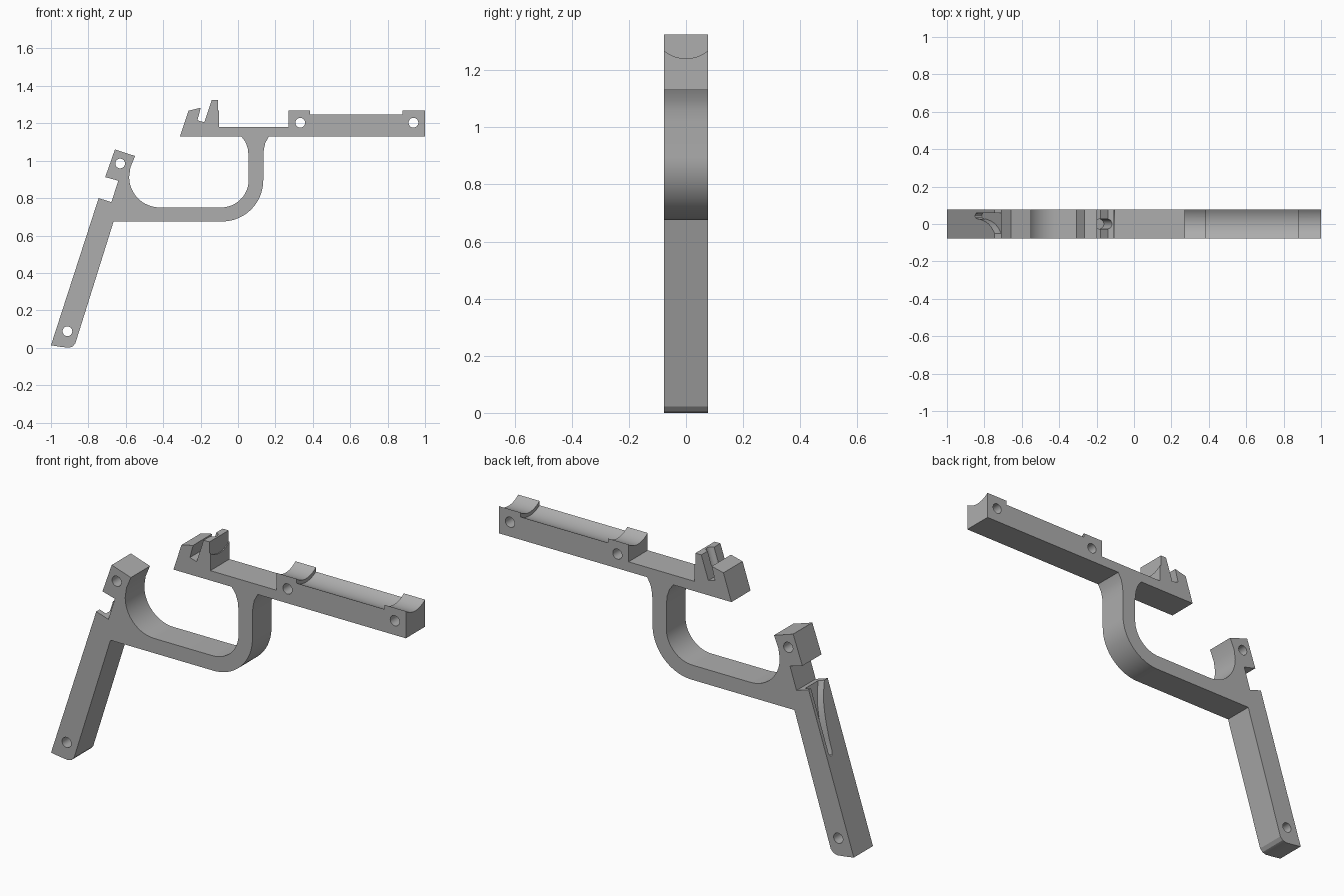
import bpy, bmesh, math
from mathutils import Vector

if "Cube" in bpy.data.objects:
    bpy.data.objects.remove(bpy.data.objects["Cube"])

W = 0.077  # half thickness

grey = bpy.data.materials.new("plain grey")
grey.diffuse_color = (0.42, 0.42, 0.42, 1)
grey.use_nodes = True
grey.node_tree.nodes["Principled BSDF"].inputs["Base Color"].default_value = grey.diffuse_color


def prism(name, base, offset):
    """Extrude a closed outline of 3D points along an offset."""
    bm = bmesh.new()
    face = bm.faces.new([bm.verts.new(p) for p in base])
    ext = bmesh.ops.extrude_face_region(bm, geom=[face])
    bmesh.ops.translate(bm, vec=offset,
                        verts=[v for v in ext["geom"] if isinstance(v, bmesh.types.BMVert)])
    bmesh.ops.recalc_face_normals(bm, faces=bm.faces)
    me = bpy.data.meshes.new(name)
    bm.to_mesh(me)
    bm.free()
    ob = bpy.data.objects.new(name, me)
    bpy.context.collection.objects.link(ob)
    me.materials.append(grey)
    return ob


def rod(name, a, b, r, n=32):
    """Cylinder between two points."""
    a, b = Vector(a), Vector(b)
    q = (b - a).to_track_quat("Z", "Y")
    ring = [a + q @ Vector((r * math.cos(t), r * math.sin(t), 0))
            for t in [2 * math.pi * i / n for i in range(n)]]
    return prism(name, ring, b - a)


def arc(cx, cz, r, a0, a1, n=12):
    return [(cx + r * math.cos(math.radians(a0 + (a1 - a0) * i / n)),
             cz + r * math.sin(math.radians(a0 + (a1 - a0) * i / n))) for i in range(n + 1)]


def cut(ob, tool):
    m = ob.modifiers.new("cut", "BOOLEAN")
    m.operation, m.solver, m.object = "DIFFERENCE", "EXACT", tool
    bpy.context.view_layer.objects.active = ob
    bpy.ops.object.modifier_apply(modifier=m.name)
    bpy.data.objects.remove(tool)


# Side outline: grip bottom, lower bow, rail, notched block, back to the grip
outline = [(-1.0, 0.013), (-0.95, 0.005), (-0.905, 0.0), (-0.885, 0.006), (-0.87, 0.022), (-0.665, 0.675)]
outline += arc(-0.085, 0.895, 0.22, 270, 360, 20)
outline += [(0.135, 1.02), (0.138, 1.06), (0.146, 1.095), (0.165, 1.13)]
outline += [(1.0, 1.13), (1.0, 1.27), (0.88, 1.27), (0.88, 1.247), (0.385, 1.247),
            (0.385, 1.27), (0.27, 1.27), (0.27, 1.18), (-0.102, 1.18), (-0.102, 1.325),
            (-0.14, 1.325), (-0.18, 1.205), (-0.217, 1.216), (-0.199, 1.283),
            (-0.265, 1.267), (-0.31, 1.13)]
outline += [(0.018, 1.13), (0.04, 1.1), (0.052, 1.065), (0.057, 1.02)]
outline += arc(-0.09, 0.897, 0.147, 0, -90, 16)
outline += arc(-0.418, 0.914, 0.164, 270, 180, 16)
outline += [(-0.575, 0.965), (-0.55, 1.025), (-0.658, 1.06), (-0.71, 0.912),
            (-0.64, 0.893), (-0.677, 0.778), (-0.745, 0.80)]
frame = prism("frame", [(x, -W, z) for x, z in outline], Vector((0, 2 * W, 0)))

# Cross pin holes
for x, z in [(-0.63, 0.985), (-0.912, 0.088), (0.333, 1.203), (0.938, 1.203)]:
    cut(frame, rod("pin_hole", (x, -0.2, z), (x, 0.2, z), 0.026))

# Round cradle along the rail: wider between the two end pads
cut(frame, rod("cradle", (-0.107, 0, 1.363), (1.1, 0, 1.363), 0.122, 64))
cut(frame, rod("cradle_middle", (0.385, 0, 1.363), (0.88, 0, 1.363), 0.140, 64))

# Tilted round groove inside the notched block
cut(frame, rod("notch_groove", (-0.187, 0, 1.19), (-0.141, 0, 1.34), 0.027, 24))

# Curved tapering recess in the back of the grip
top = Vector((-0.745, 0, 0.80))
down = Vector((-0.255, 0, -0.787)).normalized()
inward = Vector((-down.z, 0, down.x))
shape = [(-0.02, 0.058), (0.32, 0.058), (0.334, 0.052), (0.34, 0.043), (0.334, 0.034), (0.32, 0.029),
         (0.26, 0.026), (0.2, 0.019), (0.15, 0.011), (0.1, -0.001), (0.05, -0.021),
         (0.0, -0.05), (-0.02, -0.053)]
base = [top + down * s + Vector((0, y, 0)) - inward * 0.01 for s, y in shape]
cut(frame, prism("grip_recess", base, inward * 0.047))

# Smooth the curves, keep the edges sharp
bpy.ops.object.select_all(action="DESELECT")
frame.select_set(True)
bpy.context.view_layer.objects.active = frame
bpy.ops.object.shade_smooth_by_angle(angle=math.radians(25))
